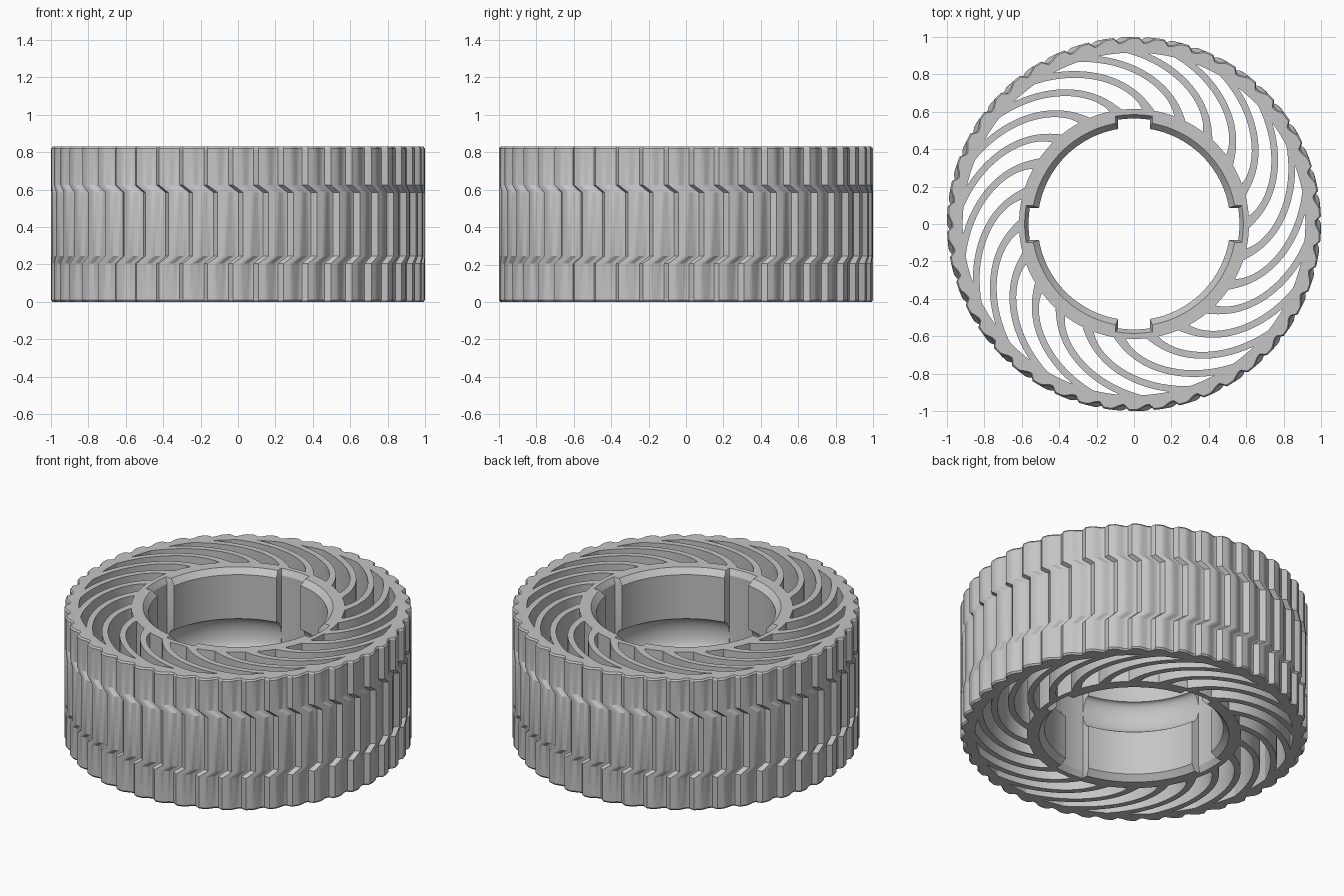
import bpy, bmesh
from math import sin, cos, pi, tau, asin, radians, hypot, sqrt

cube = bpy.data.objects.get("Cube")
if cube:
    bpy.data.objects.remove(cube)

HEIGHT = 0.83
TEETH = 46
SPOKES = 22
HUB_R = 0.615
RIM_R = 0.916

grey = bpy.data.materials.new("plain grey")
grey.use_nodes = True
grey.diffuse_color = (0.56, 0.56, 0.56, 1)
grey.node_tree.nodes["Principled BSDF"].inputs["Base Color"].default_value = grey.diffuse_color


def finish(name, bm, angle=28):
    bmesh.ops.recalc_face_normals(bm, faces=bm.faces)
    mesh = bpy.data.meshes.new(name)
    bm.to_mesh(mesh)
    bm.free()
    mesh.materials.append(grey)
    obj = bpy.data.objects.new(name, mesh)
    bpy.context.collection.objects.link(obj)
    bpy.ops.object.select_all(action='DESELECT')
    obj.select_set(True)
    bpy.context.view_layer.objects.active = obj
    bpy.ops.object.shade_smooth_by_angle(angle=radians(angle))


def skin(bm, rings):
    """Join a loop of equal rings into a closed tube-like solid."""
    loops = [[bm.verts.new(p) for p in ring] for ring in rings]
    n = len(loops[0])
    for a, b in zip(loops, loops[1:] + loops[:1]):
        for i in range(n):
            j = (i + 1) % n
            bm.faces.new((a[i], a[j], b[j], b[i]))


# Toothed rim: each tooth has one steep side and one soft side,
# and the middle band of the tread is turned sideways
STEPS = 16
COUNT = TEETH * STEPS
PHASE = radians(2.4)
SHIFT = radians(3.1)


def tread_radius(i):
    u = (i % STEPS) / STEPS
    v = min(max((u - 0.25) / 0.5, 0), 1)
    rise = max((u - 0.8125) / 0.1875, 0)
    return 1 - 0.025 * v * v * (3 - 2 * v) * (1 - rise)


def tread_ring(z, turn, inset):
    ring = []
    for i in range(COUNT):
        a = tau * i / COUNT + turn + PHASE
        r = tread_radius(i) - inset
        ring.append((r * cos(a), r * sin(a), z))
    return ring


def round_ring(z):
    angles = [tau * i / COUNT + PHASE for i in range(COUNT)]
    return [(RIM_R * cos(a), RIM_R * sin(a), z) for a in angles]


lower = [(0, 0, 0.008), (0.01, 0, 0), (0.205, 0, 0), (0.245, SHIFT, 0)]
upper = [(HEIGHT - z, turn, inset) for z, turn, inset in reversed(lower)]
bm = bmesh.new()
skin(bm, [tread_ring(*s) for s in lower + upper] + [round_ring(HEIGHT), round_ring(0)])
finish("toothed_rim", bm)


# Hub: bore with four key slots, chamfered ends and a rounded inner groove
def bore_outline(chamfer, groove):
    r = 0.515 + chamfer + groove
    half = 0.085 + chamfer * 0.4
    deep = 0.564 + chamfer * 0.65
    slot = asin(half / deep)
    edge = asin(half / r)
    pts = []
    for q in range(4):
        base = q * pi / 2
        for k in range(7):
            pts.append((deep, base - slot + 2 * slot * k / 6))
        for k in range(25):
            pts.append((r, base + edge + (pi / 2 - 2 * edge) * k / 24))
    return pts


def bore_ring(z, chamfer=0, groove=0):
    return [(r * cos(a), r * sin(a), z) for r, a in bore_outline(chamfer, groove)]


def hub_outer_ring(z):
    return [(HUB_R * cos(a), HUB_R * sin(a), z) for r, a in bore_outline(0.032, 0)]


rings = [bore_ring(0, 0.032), bore_ring(0.035)]
GROOVE_STEPS = 16
for k in range(GROOVE_STEPS + 1):
    c = -cos(pi * k / GROOVE_STEPS)
    rings.append(bore_ring(HEIGHT / 2 + 0.1 * c, 0, 0.048 * sqrt(max(0, 1 - c * c))))
rings += [bore_ring(HEIGHT - 0.035), bore_ring(HEIGHT, 0.032)]
rings += [hub_outer_ring(HEIGHT), hub_outer_ring(0)]
bm = bmesh.new()
skin(bm, rings)
finish("keyed_hub", bm)


# Swept spokes: curved blades running from hub to rim
def spoke_point(t, start):
    r = HUB_R - 0.014 + (0.94 - HUB_R + 0.014) * t
    a = start + radians(20 * t + 24 * t * t)
    return r * cos(a), r * sin(a)


bm = bmesh.new()
SEG = 24
for s in range(SPOKES):
    start = radians(0.5) + tau * s / SPOKES
    sections = []
    for k in range(SEG + 1):
        t = k / SEG
        x, y = spoke_point(t, start)
        x0, y0 = spoke_point(t - 0.01, start)
        x1, y1 = spoke_point(t + 0.01, start)
        length = hypot(x1 - x0, y1 - y0)
        # blades flare a little at the hub
        w = 0.018 + 0.012 * (1 - t) ** 8
        nx, ny = -(y1 - y0) / length * w, (x1 - x0) / length * w
        sections.append([bm.verts.new(p) for p in (
            (x + nx, y + ny, 0), (x - nx, y - ny, 0),
            (x - nx, y - ny, HEIGHT), (x + nx, y + ny, HEIGHT))])
    for a, b in zip(sections, sections[1:]):
        for i in range(4):
            j = (i + 1) % 4
            bm.faces.new((a[i], a[j], b[j], b[i]))
    bm.faces.new(sections[0])
    bm.faces.new(sections[-1])
finish("swept_spokes", bm)
